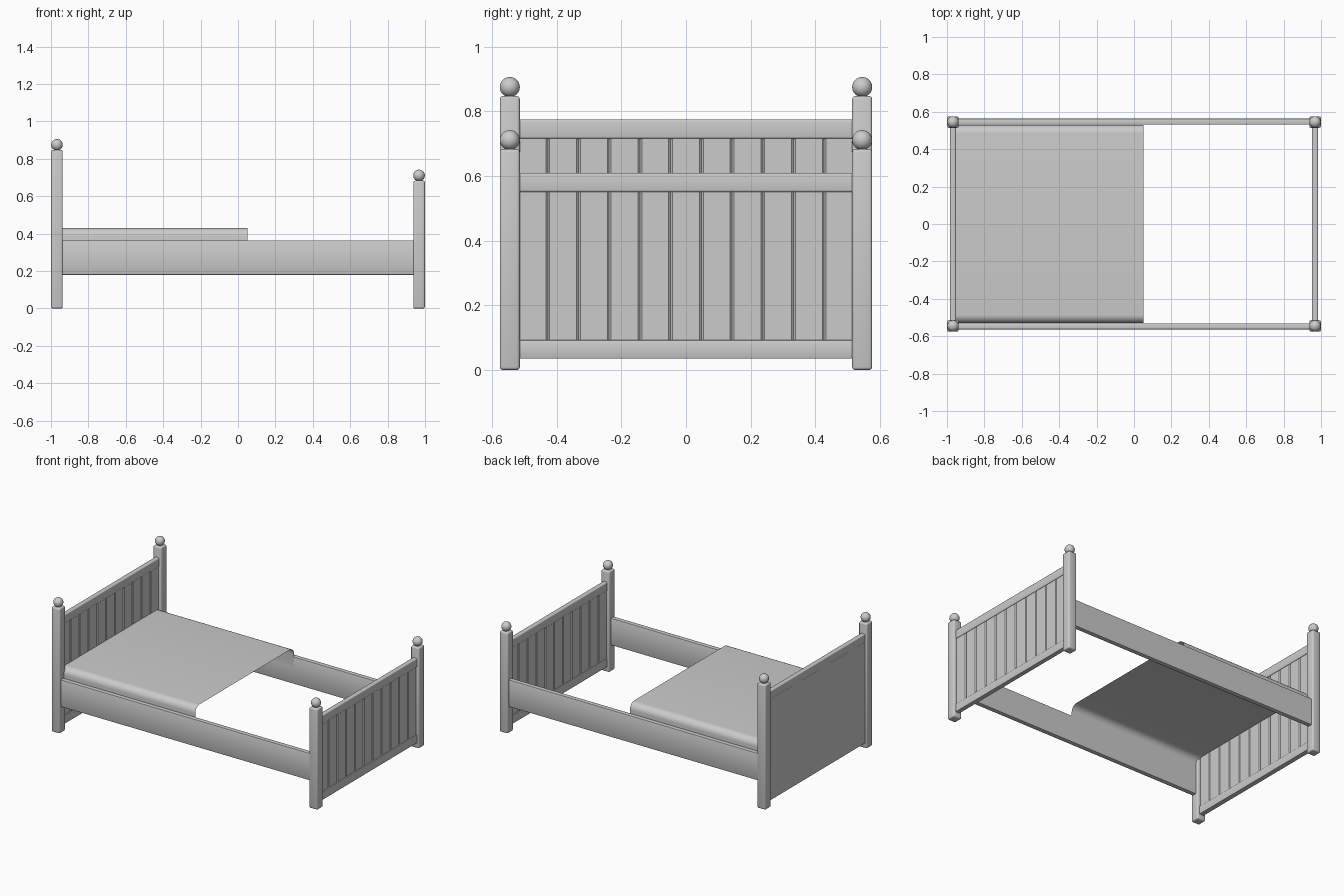
import bpy, bmesh, math
from mathutils import Matrix

if "Cube" in bpy.data.objects:
    bpy.data.objects.remove(bpy.data.objects["Cube"], do_unlink=True)

grey = bpy.data.materials.new("plain grey")
grey.use_nodes = True
COLOUR = (0.6, 0.6, 0.6, 1)
grey.diffuse_color = COLOUR
grey.node_tree.nodes["Principled BSDF"].inputs["Base Color"].default_value = COLOUR


def finish(name, bm, angle=40):
    mesh = bpy.data.meshes.new(name)
    bm.to_mesh(mesh)
    bm.free()
    mesh.materials.append(grey)
    obj = bpy.data.objects.new(name, mesh)
    bpy.context.collection.objects.link(obj)
    bpy.ops.object.select_all(action="DESELECT")
    obj.select_set(True)
    bpy.context.view_layer.objects.active = obj
    bpy.ops.object.shade_smooth_by_angle(angle=math.radians(angle))
    return obj


def add_box(bm, x, y, z, bevel=0.0, segments=2, along=None):
    """Box from (min, max) ranges; bevels all edges, or those along one axis."""
    ranges = (x, y, z)
    size = [b - a for a, b in ranges]
    centre = [(a + b) / 2 for a, b in ranges]
    mat = Matrix.Translation(centre) @ Matrix.Diagonal((*size, 1))
    verts = bmesh.ops.create_cube(bm, size=1, matrix=mat)["verts"]
    if bevel:
        edges = {e for v in verts for e in v.link_edges}
        if along is not None:
            edges = {e for e in edges
                     if abs((e.verts[0].co - e.verts[1].co).normalized()[along]) > 0.9}
        bmesh.ops.bevel(bm, geom=list(edges), offset=bevel, segments=segments,
                        profile=0.5, affect="EDGES")


def box(name, x, y, z, **kw):
    bm = bmesh.new()
    add_box(bm, x, y, z, **kw)
    return finish(name, bm)


POST_X, POST_Y, HALF = 0.968, 0.545, 0.031
PLANKS, PLANK_W = 11, 0.095


def bed_end(name, cx, post_top, rail_top):
    # posts with ball finials
    for side, y in (("right", -POST_Y), ("left", POST_Y)):
        box(f"{name}_post_{side}", (cx - HALF, cx + HALF), (y - HALF, y + HALF),
            (0, post_top), bevel=0.009, segments=3)
        bm = bmesh.new()
        bmesh.ops.create_uvsphere(bm, u_segments=32, v_segments=16, radius=0.031,
                                  matrix=Matrix.Translation((cx, y, post_top + 0.028)))
        finish(f"{name}_finial_{side}", bm)

    # top and bottom rails
    inner = (-POST_Y + 0.025, POST_Y - 0.025)
    rail_x = (cx - 0.016, cx + 0.016)
    box(f"{name}_top_rail", rail_x, inner, (rail_top - 0.06, rail_top),
        bevel=0.007, segments=3, along=1)
    box(f"{name}_bottom_rail", rail_x, inner, (0.035, 0.092),
        bevel=0.004, along=1)

    # tongue-and-groove planks
    bm = bmesh.new()
    for i in range(PLANKS):
        y = (i - (PLANKS - 1) / 2) * PLANK_W
        add_box(bm, (cx - 0.010, cx + 0.010), (y - PLANK_W / 2, y + PLANK_W / 2),
                (0.08, rail_top - 0.05), bevel=0.006, segments=1, along=2)
    finish(f"{name}_planks", bm, 20)


bed_end("headboard", -POST_X, 0.847, 0.775)
bed_end("footboard", POST_X, 0.683, 0.61)

# flat panel closing the outside of the headboard
box("headboard_back_panel", (-POST_X - 0.016, -POST_X - 0.008),
    (-0.52, 0.52), (0.035, 0.72))

# long side rails
for side, s in (("right", -1), ("left", 1)):
    box(f"side_rail_{side}", (-0.945, 0.945), tuple(sorted((s * 0.532, s * 0.563))),
        (0.18, 0.363), bevel=0.003, along=0)

# open sheet draped over the mattress area, with rounded shoulders
W, TOP, R = 0.53, 0.43, 0.045
profile = [(W, 0.30)]
for i in range(9):
    a = math.pi / 2 * i / 8
    profile.append((W - R + R * math.cos(a), TOP - R + R * math.sin(a)))
profile += [(-y, z) for y, z in reversed(profile)]
bm = bmesh.new()
rows = [[bm.verts.new((x, y, z)) for y, z in profile] for x in (-0.955, 0.05)]
for i in range(len(profile) - 1):
    bm.faces.new((rows[0][i], rows[1][i], rows[1][i + 1], rows[0][i + 1]))
finish("bed_sheet", bm)
